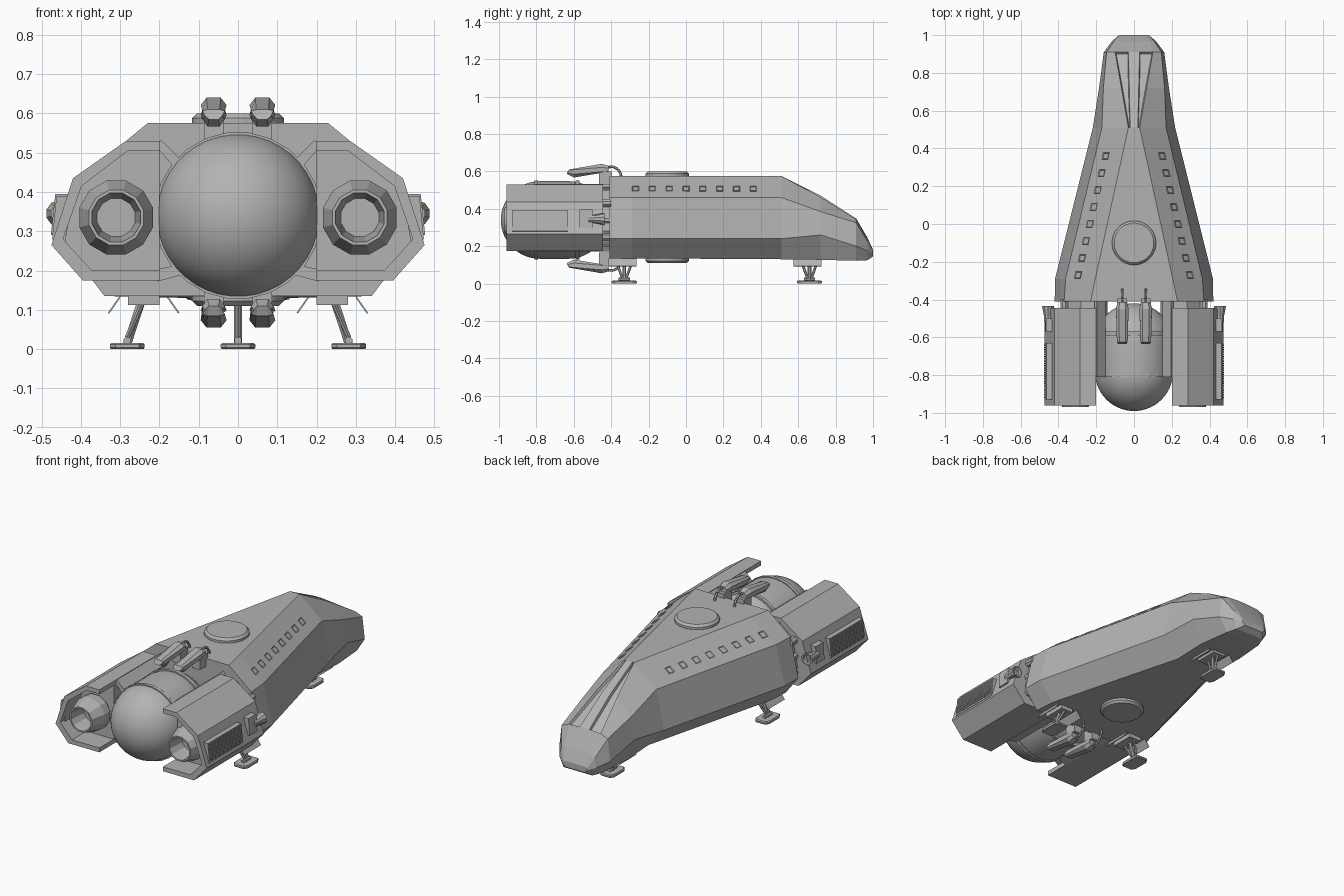
import bpy, bmesh, math
from mathutils import Vector, Matrix

if "Cube" in bpy.data.objects:
    bpy.data.objects.remove(bpy.data.objects["Cube"])

grey = bpy.data.materials.new("hull grey")
grey.diffuse_color = (0.45, 0.45, 0.45, 1)
grey.use_nodes = True
grey.node_tree.nodes["Principled BSDF"].inputs["Base Color"].default_value = grey.diffuse_color
MID = 0.3475  # height the top and bottom parts mirror about


def finish(name, bm, smooth=False):
    bmesh.ops.recalc_face_normals(bm, faces=bm.faces)
    me = bpy.data.meshes.new(name)
    for f in bm.faces:
        f.smooth = smooth
    bm.to_mesh(me)
    bm.free()
    me.materials.append(grey)
    ob = bpy.data.objects.new(name, me)
    bpy.context.collection.objects.link(ob)
    return ob


def loft(bm, rings):
    """Skin a list of equal-length rings and cap the ends."""
    vs = [[bm.verts.new(p) for p in r] for r in rings]
    n = len(vs[0])
    faces = [[bm.faces.new((a[i], a[(i + 1) % n], b[(i + 1) % n], b[i]))
              for i in range(n)] for a, b in zip(vs, vs[1:])]
    bm.faces.new(vs[0])
    bm.faces.new(vs[-1][::-1])
    return faces


def prism_y(name, prof, y0, y1, s=1):
    bm = bmesh.new()
    loft(bm, [[(s * x, y, z) for x, z in prof] for y in (y0, y1)])
    return finish(name, bm)


def box(name, c, size, rot=None):
    bm = bmesh.new()
    bmesh.ops.create_cube(bm, size=1)
    m = Matrix.Translation(c) @ (rot or Matrix()) @ Matrix.Diagonal((*size, 1))
    bmesh.ops.transform(bm, matrix=m, verts=bm.verts)
    return finish(name, bm)


def lathe(name, p0, p1, prof, n=16, smooth=False):
    """Turn (distance, radius) points around the line from p0 towards p1."""
    p0, p1 = Vector(p0), Vector(p1)
    q = (p1 - p0).to_track_quat('Z', 'Y')
    bm = bmesh.new()
    loft(bm, [[p0 + q @ Vector((r * math.cos(2 * math.pi * (i + .5) / n),
                               r * math.sin(2 * math.pi * (i + .5) / n), d))
               for i in range(n)] for d, r in prof])
    return finish(name, bm, smooth)


def rod(name, p0, p1, r, n=8):
    return lathe(name, p0, p1, [(0, r), ((Vector(p1) - Vector(p0)).length, r)], n)


# Hull: y, then spine, top, middle, wide and bottom points of the right half
sections = [
    (-.41, (.02, .575), (.23, .575), (.37, .46), (.42, .24), (.34, .135)),
    (-.29, (.02, .575), (.205, .575), (.362, .46), (.418, .24), (.33, .135)),
    (.51, (.02, .575), (.03, .575), (.17, .46), (.218, .24), (.12, .13)),
    (.72, (.025, .47), (.067, .462), (.162, .385), (.185, .26), (.13, .127)),
    (.91, (.03, .348), (.10, .343), (.145, .325), (.16, .2), (.11, .122)),
    (.97, (.03, .245), (.085, .24), (.105, .225), (.115, .175), (.09, .125)),
    (1.0, (.02, .18), (.07, .178), (.075, .172), (.078, .162), (.06, .145)),
]
bm = bmesh.new()
strips = loft(bm, [[(x, y, z) for x, z in p] + [(-x, y, z) for x, z in p[::-1]]
                   for y, *p in sections])
bmesh.ops.recalc_face_normals(bm, faces=bm.faces)
for col in (0, 8):  # recessed cockpit panes beside the spine
    bmesh.ops.inset_region(bm, faces=[strips[2][col], strips[3][col]],
                           thickness=.006, depth=-.014)
finish("hull", bm)

# Round hatches above and below
for name, z, d in (("top_hatch", .57, 1), ("bottom_hatch", .14, -1)):
    lathe(name, (0, -.1, z), (0, -.1, z + d), [(0, .117), (.018, .117), (.03, .105)], 32)

# Rear tank, with bands and diagonal rails
prof = [(.208 - .208 * math.cos(a), max(.208 * math.sin(a), .0005))
        for a in [math.pi / 2 * i / 14 for i in range(15)]]
prof += [(.57 - d, r) for d, r in prof[::-1]]
lathe("tank", (0, -.99, .34), (0, 0, .34), prof, 40, True)
for y in (-.81, -.59):
    lathe("tank_band", (0, y, .34), (0, 0, .34), [(0, .206), (0, .213), (.02, .213), (.02, .206)], 24)

outer = [(.2, .53), (.285, .53), (.42, .435), (.475, .265), (.395, .175), (.2, .175)]
inner = [(.2, .505), (.28, .505), (.398, .415), (.445, .28), (.372, .2), (.2, .2)]
for s in (1, -1):
    side = "right" if s > 0 else "left"
    prism_y(side + "_upper_rail", [(.15, .487), (.195, .532), (.21, .517), (.165, .465)], -.81, -.41, s)
    prism_y(side + "_lower_rail", [(.15, .215), (.14, .19), (.205, .172), (.22, .2)], -.81, -.41, s)

    # Engine pod: open shell around a solid core
    prism_y(side + "_pod_shell", outer + inner[::-1], -.96, -.445, s)
    prism_y(side + "_pod_core", inner, -.83, -.447, s)
    prism_y(side + "_pod_mount", [(.21, .5), (.28, .5), (.36, .43), (.39, .28), (.35, .21), (.21, .21)], -.45, -.40, s)
    for z in (.25, .34, .43):
        rod(side + "_mount_pipe", (s * .37, -.46, z), (s * .37, -.40, z), .022)
    lathe(side + "_nozzle", (s * .31, -.82, .335), (s * .31, -1, .335),
          [(0, .08), (.02, .097), (.07, .097), (.15, .072), (.15, .064), (.05, .05)], 12)

    # Side vent with louvres
    prism_y(side + "_vent", [(.42, .39), (.462, .39), (.473, .28), (.44, .27)], -.93, -.63, s)
    for i in range(24):
        y = -.92 + i * .012
        prism_y(side + "_louvre", [(.45, .385), (.466, .385), (.4765, .29), (.46, .29)], y, y + .005, s)

    # Side thruster on its bracket
    prism_y(side + "_thruster_bracket", [(.42, .395), (.465, .395), (.472, .3), (.44, .295)], -.57, -.50, s)
    lathe(side + "_thruster", (s * .455, -.52, .345), (s * .455, 0, .345),
          [(0, .022), (.03, .022), (.085, .034), (.085, .026), (.05, .012)], 10)

    # Row of hull windows: raised frames with a sunken pane
    for i in range(8):
        y = -.27 + i * .09
        t = (y + .29) / .8
        a = Vector((.205 - .175 * t, y, .575))
        b = Vector((.362 - .192 * t, y, .46))
        c = a.lerp(b, .6)
        nx = (b - a).normalized()
        along = Vector((-.2, 1, 0)).normalized()
        n = along.cross(nx).normalized()
        if n.z < 0:
            n = -n
        bm = bmesh.new()
        q = [c + nx * u * .019 + along * v * .018 for u, v in ((-1, -1), (1, -1), (1, 1), (-1, 1))]
        strips = loft(bm, [[p - n * .004 for p in q], [p + n * .004 for p in q]])
        bmesh.ops.recalc_face_normals(bm, faces=bm.faces)
        top = max(bm.faces, key=lambda f: f.calc_center_median().dot(n))
        bmesh.ops.inset_region(bm, faces=[top], thickness=.005, depth=-.003)
        bmesh.ops.scale(bm, vec=(s, 1, 1), verts=bm.verts)
        finish(side + "_window", bm)

    # Twin cannons, above and mirrored below
    gun = [(-.635, .585, .02), (-.625, .61, .026), (-.45, .64, .03), (-.415, .63, .024),
           (-.415, .6, .024), (-.46, .59, .03), (-.6, .567, .026)]
    for up in (1, -1):
        def flip(z):
            return MID + up * (z - MID)
        bm = bmesh.new()
        loft(bm, [[(s * .062 + k * w * f, y, flip(.603 + (z - .603) * g)) for y, z, w in gun]
                  for k, f, g in ((-1, 1.1, .5), (-1, .6, 1), (1, .6, 1), (1, 1.1, .5))])
        finish(side + "_cannon", bm)
        box(side + "_cannon_base", (s * .062, -.43, flip(.565)), (.05, .07, .07))
        path = [(-.42, .622), (-.39, .625), (-.365, .612), (-.35, .59), (-.345, .565)]
        for p, q in zip(path, path[1:]):
            rod(side + "_cannon_hose", (s * .062, p[0], flip(p[1])), (s * .062, q[0], flip(q[1])), .007, 6)


# Landing legs: foot, strut, braces, bay block and doors
def leg(name, top, foot, y):
    bm = bmesh.new()
    shape = [(.03, -.067), (.044, -.045), (.044, .045), (.03, .067)]
    shape += [(-a, b) for a, b in shape[::-1]]
    loft(bm, [[(foot + a * k, y + b * k, z) for a, b in shape]
              for z, k in ((0, .95), (.004, 1), (.012, 1), (.016, .92))])
    finish(name + "_foot", bm)
    rod(name + "_strut", (top, y, .14), (foot, y, .012), .011)
    rod(name + "_ankle", (foot, y - .03, .022), (foot, y + .03, .022), .01)
    for d in (-.045, .045):
        rod(name + "_brace", (top, y + d, .125), (foot, y + d * .25, .03), .007, 6)
    box(name + "_bay", (top, y - .01, .125), (.08, .13, .025))
    for d in (-1, 1):
        box(name + "_door", (top + d * .075, y - .01, .112), (.004, .15, .05),
            Matrix.Rotation(-d * math.radians(35), 4, 'Y'))


leg("right_rear_leg", .24, .282, -.33)
leg("left_rear_leg", -.24, -.282, -.33)
leg("front_leg", 0, 0, .66)
